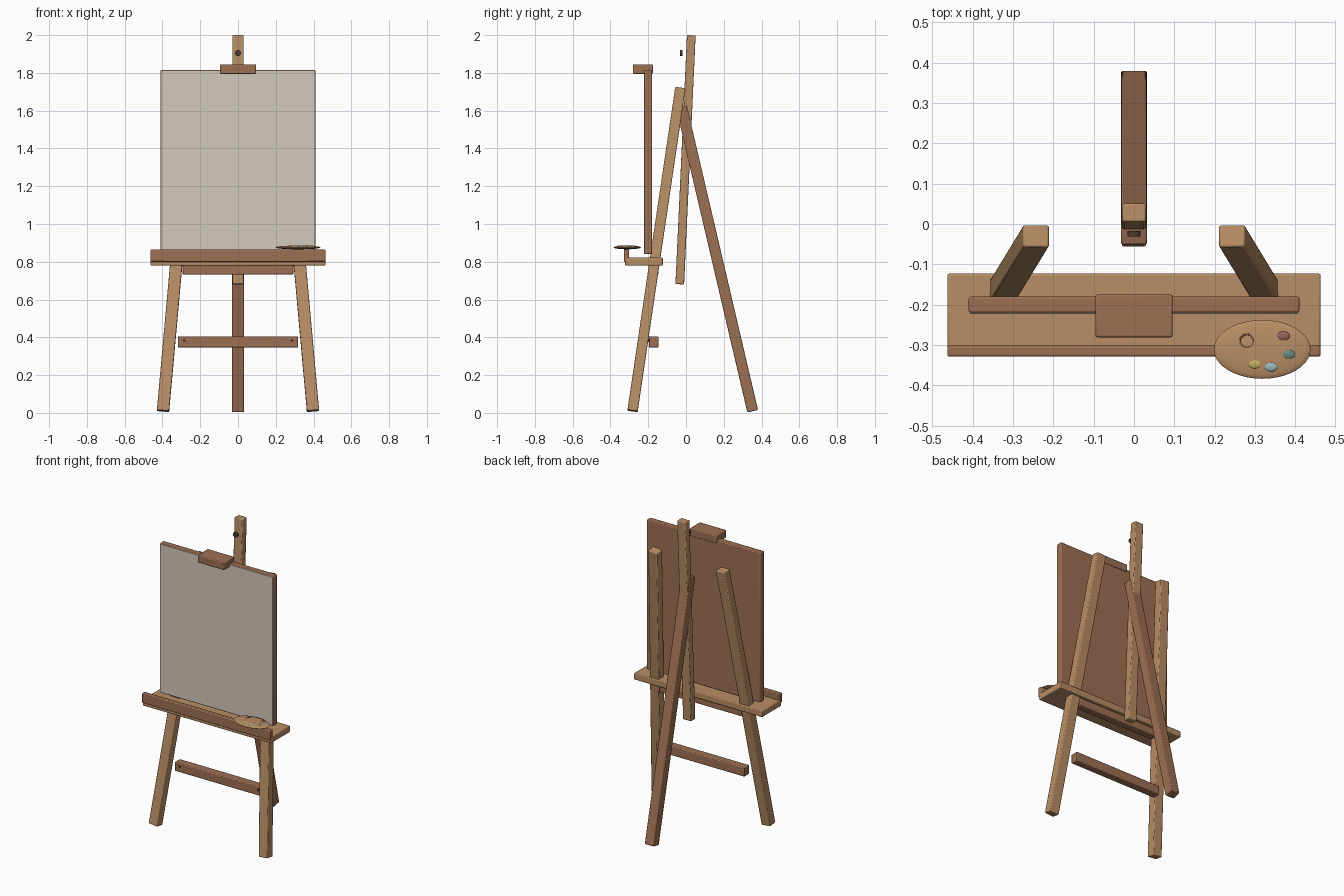
import bpy
from mathutils import Vector, Matrix

if "Cube" in bpy.data.objects:
    bpy.data.objects.remove(bpy.data.objects["Cube"])


def material(name, rgb):
    m = bpy.data.materials.new(name)
    m.diffuse_color = (*rgb, 1)
    m.use_nodes = True
    m.node_tree.nodes["Principled BSDF"].inputs["Base Color"].default_value = m.diffuse_color
    return m


LIGHT = material("light_wood", (0.48, 0.27, 0.13))
RED = material("red_wood", (0.34, 0.16, 0.085))
SHEET = material("canvas_cloth", (0.65, 0.59, 0.50))
METAL = material("dark_metal", (0.08, 0.045, 0.03))


def finish(ob, name, mat, bevel=0.0):
    ob.name = name
    ob.data.materials.append(mat)
    if bevel:
        b = ob.modifiers.new("bevel", 'BEVEL')
        b.width, b.segments = bevel, 2
    bpy.context.view_layer.objects.active = ob
    bpy.ops.object.shade_smooth_by_angle()
    return ob


def box(name, lo, hi, mat, bevel=0.005):
    lo, hi = Vector(lo), Vector(hi)
    bpy.ops.mesh.primitive_cube_add(size=1)
    ob = bpy.context.object
    ob.data.transform(Matrix.Diagonal((*(hi - lo), 1)))
    ob.location = (lo + hi) / 2
    return finish(ob, name, mat, bevel)


def beam(name, a, b, width, depth, mat):
    """Square-ended bar from a to b, its width kept along world x."""
    a, b = Vector(a), Vector(b)
    z = (b - a).normalized()
    y = z.cross(Vector((1, 0, 0))).normalized()
    x = y.cross(z)
    ob = box(name, (-width / 2, -depth / 2, -(b - a).length / 2),
             (width / 2, depth / 2, (b - a).length / 2), mat)
    ob.matrix_world = Matrix.Translation((a + b) / 2) @ Matrix((x, y, z)).transposed().to_4x4()
    return ob


def disc_y(name, loc, radius, depth):
    bpy.ops.mesh.primitive_cylinder_add(vertices=20, radius=radius, depth=depth,
                                        location=loc, rotation=(1.5708, 0, 0))
    return finish(bpy.context.object, name, METAL)


def blob(name, loc, size, mat, segments=24):
    bpy.ops.mesh.primitive_uv_sphere_add(segments=segments, ring_count=12, radius=1)
    ob = bpy.context.object
    ob.data.transform(Matrix.Diagonal((*size, 1)))
    ob.location = loc
    return finish(ob, name, mat)


# legs and central mast
for s, side in ((-1, "left"), (1, "right")):
    beam("front_leg_" + side, (s * 0.397, -0.283, 0.01), (s * 0.243, -0.03, 1.72), 0.065, 0.055, LIGHT)
beam("rear_leg", (0, 0.353, 0.009), (0, -0.024, 1.62), 0.065, 0.058, RED)
beam("mast", (0, -0.033, 0.681), (0, 0.028, 1.999), 0.06, 0.046, LIGHT)

# cross bars with screws
box("lower_crossbar", (-0.318, -0.197, 0.345), (0.318, -0.146, 0.405), RED)
box("upper_crossbar", (-0.295, -0.195, 0.733), (0.295, -0.146, 0.79), RED)
for s in (-1, 1):
    disc_y("crossbar_screw", (s * 0.285, -0.195, 0.383), 0.008, 0.01)

# tray and its lip
box("tray", (-0.463, -0.322, 0.78), (0.463, -0.123, 0.822), LIGHT)
box("tray_lip", (-0.463, -0.329, 0.80), (0.463, -0.302, 0.865), RED)

# canvas board, cloth face and top clamp
box("canvas_board", (-0.41, -0.22, 0.84), (0.41, -0.18, 1.815), RED)
box("canvas_face", (-0.406, -0.223, 0.845), (0.406, -0.215, 1.811), SHEET, 0.001)
box("top_clamp", (-0.096, -0.281, 1.795), (0.096, -0.175, 1.845), RED)
disc_y("mast_knob", (0, -0.024, 1.905), 0.016, 0.013)

# palette with thumb ring and paint dabs
blob("palette", (0.318, -0.311, 0.876), (0.12, 0.073, 0.01), LIGHT, 40)
bpy.ops.mesh.primitive_torus_add(major_radius=0.016, minor_radius=0.003, major_segments=24,
                                 minor_segments=8, location=(0.28, -0.29, 0.883))
finish(bpy.context.object, "thumb_ring", RED)
for name, x, y, rgb in (("red", 0.37, -0.278, (0.30, 0.12, 0.10)),
                        ("green", 0.383, -0.323, (0.15, 0.26, 0.20)),
                        ("blue", 0.34, -0.354, (0.32, 0.47, 0.52)),
                        ("yellow", 0.30, -0.347, (0.55, 0.42, 0.13))):
    blob("paint_" + name, (x, y, 0.882), (0.017, 0.012, 0.005), material("paint_" + name, rgb), 16)
